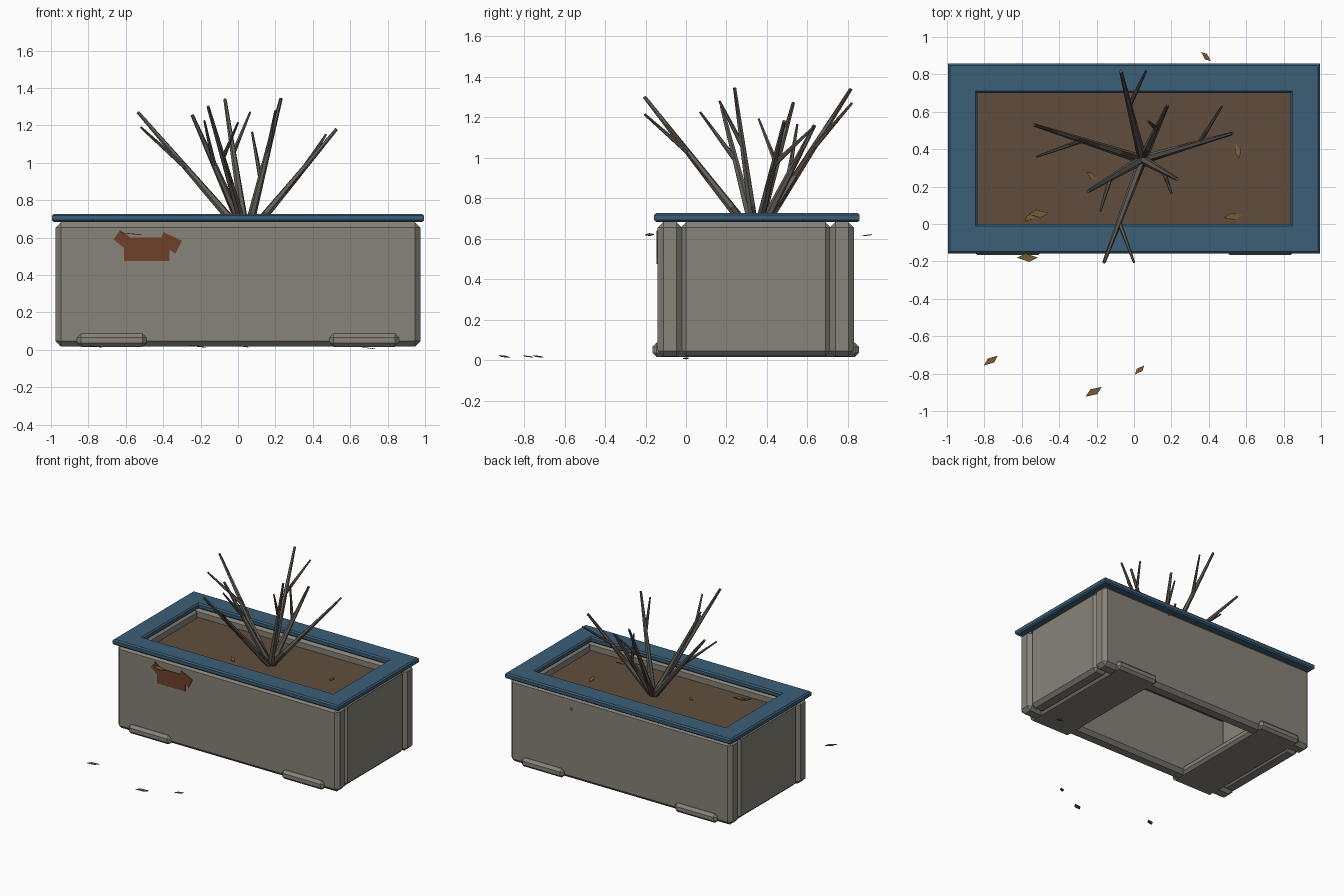
import bpy, bmesh, math, random
from mathutils import Vector, Matrix

if "Cube" in bpy.data.objects:
    bpy.data.objects.remove(bpy.data.objects["Cube"])

random.seed(4)


def mat(name, r, g, b):
    m = bpy.data.materials.new(name)
    m.diffuse_color = tuple((c / 255) ** 2.2 for c in (r, g, b)) + (1,)
    m.use_nodes = True
    m.node_tree.nodes["Principled BSDF"].inputs["Base Color"].default_value = m.diffuse_color
    return m


CONCRETE = mat("concrete grey", 134, 130, 120)
BLUE = mat("rim blue", 62, 95, 119)
SOIL = mat("soil brown", 97, 79, 64)
RUST = mat("rust brown", 110, 67, 45)
LEAF = mat("dry leaf", 122, 93, 58)
BARK = mat("bark grey", 98, 95, 89)
BARK_BROWN = mat("bark brown", 82, 62, 48)


def finish(bm, name, *mats):
    bmesh.ops.recalc_face_normals(bm, faces=bm.faces)
    me = bpy.data.meshes.new(name)
    bm.to_mesh(me)
    bm.free()
    for m in mats:
        me.materials.append(m)
    ob = bpy.data.objects.new(name, me)
    bpy.context.collection.objects.link(ob)
    return ob


def box(name, lo, hi, m, bevel=0.0):
    bm = bmesh.new()
    bmesh.ops.create_cube(bm, size=1)
    for v in bm.verts:
        v.co = Vector([lo[i] + (v.co[i] + 0.5) * (hi[i] - lo[i]) for i in range(3)])
    if bevel:
        bmesh.ops.bevel(bm, geom=bm.edges[:], offset=bevel, segments=1, affect='EDGES')
    return finish(bm, name, m)


# Planter walls: long front and back slabs, shorter end slabs between them
box("front_wall", (-0.975, -0.14, 0.018), (0.975, -0.02, 0.682), CONCRETE, 0.028)
box("back_wall", (-0.975, 0.71, 0.018), (0.975, 0.83, 0.682), CONCRETE, 0.028)
for s, side in ((-1, "left"), (1, "right")):
    xs = sorted((s * 0.845, s * 0.965))
    box(side + "_wall", (xs[0], -0.025, 0.02), (xs[1], 0.715, 0.682), CONCRETE, 0.026)
    xs = sorted((s * 0.49, s * 0.86))
    box(side + "_foot", (xs[0], -0.165, 0.016), (xs[1], 0.855, 0.086), CONCRETE, 0.02)

# Soil fill
box("soil", (-0.85, -0.03, 0.58), (0.85, 0.72, 0.61), SOIL)

# Rim: chamfered profile swept round a rectangle
bm = bmesh.new()
c, w0, z0, z1 = 0.01, 0.158, 0.683, 0.727
profile = [(c, z0), (0, z0 + c), (0, z1 - c), (c, z1),
           (w0 - c, z1), (w0, z1 - c), (w0, z0 + c), (w0 - c, z0)]
rings = []
for sx, sy in ((-1, -1), (1, -1), (1, 1), (-1, 1)):
    rings.append([bm.verts.new((sx * (0.995 - d), 0.35 + sy * (0.508 - d), z)) for d, z in profile])
for i in range(4):
    a, b = rings[i], rings[(i + 1) % 4]
    for j in range(8):
        k = (j + 1) % 8
        bm.faces.new((a[j], a[k], b[k], b[j]))
finish(bm, "rim", BLUE)

# Rust stain plate on the front wall
outline = [(-0.61, 0.475), (-0.366, 0.475), (-0.366, 0.535), (-0.335, 0.513), (-0.30, 0.583),
           (-0.40, 0.63), (-0.41, 0.60), (-0.575, 0.60), (-0.63, 0.64), (-0.665, 0.59), (-0.61, 0.545)]
bm = bmesh.new()
face = bm.faces.new([bm.verts.new((x, -0.146, z)) for x, z in outline])
ext = bmesh.ops.extrude_face_region(bm, geom=[face])
for v in ext["geom"]:
    if isinstance(v, bmesh.types.BMVert):
        v.co.y = -0.139
finish(bm, "rust_stain", RUST)


# Bare shrub: six-sided tapering stems with side twigs, some bark patches brown
def stem(bm, a, b, r0, r1, brown, sides=6, steps=5):
    a, b = Vector(a), Vector(b)
    q = (b - a).to_track_quat('Z', 'Y')
    prev = None
    for i in range(steps + 1):
        t = i / steps
        r = r0 + (r1 - r0) * t
        ring = [bm.verts.new(a.lerp(b, t) + q @ Vector((r * math.cos(k * math.tau / sides),
                r * math.sin(k * math.tau / sides), 0))) for k in range(sides)]
        if prev:
            for k in range(sides):
                n = (k + 1) % sides
                f = bm.faces.new((prev[k], prev[n], ring[n], ring[k]))
                f.material_index = int(random.random() < brown)
        else:
            bm.faces.new(ring[::-1])
        prev = ring
    bm.faces.new(prev)


# (stem tip, twig tip, position of the fork along the stem)
branches = [((-0.535, 0.53, 1.27), (-0.52, 0.36, 1.19), 0.54),
            ((-0.16, -0.205, 1.30), (0.0, -0.205, 1.215), 0.60),
            ((-0.07, 0.815, 1.34), (0.065, 0.82, 1.27), 0.60),
            ((0.18, 0.635, 1.16), (0.075, 0.55, 1.165), 0.55),
            ((0.527, 0.485, 1.18), (0.47, 0.63, 1.15), 0.62),
            ((0.23, 0.24, 1.345), (0.20, 0.165, 1.28), 0.60),
            ((-0.245, 0.175, 1.255), (-0.18, 0.07, 1.225), 0.58)]
bm = bmesh.new()
root = Vector((0.045, 0.345, 0.60))
for tip, twig, t in branches:
    tip = Vector(tip)
    start = root + (tip - root).normalized() * 0.02
    stem(bm, start, tip, 0.025, 0.009, 0.12)
    stem(bm, start.lerp(tip, t), twig, 0.013, 0.006, 0.12, steps=3)
finish(bm, "shrub_branches", BARK, BARK_BROWN)

# Dry leaves: x, y, z, heading in degrees, length
leaves = [(0.385, 0.895, 0.617, -52, 0.07), (0.555, 0.39, 0.618, 97, 0.085),
          (-0.225, 0.255, 0.618, -45, 0.08), (-0.51, 0.055, 0.622, -5, 0.11),
          (-0.555, 0.037, 0.617, 30, 0.08), (0.53, 0.04, 0.618, 0, 0.10),
          (-0.57, -0.18, 0.62, -8, 0.11), (-0.765, -0.73, 0.018, 27, 0.09),
          (-0.215, -0.897, 0.018, 22, 0.10), (0.03, -0.78, 0.018, 35, 0.07),
          (0.70, 0.0, 0.009, -8, 0.07)]
bm = bmesh.new()
for x, y, z, ang, ln in leaves:
    M = (Matrix.Translation((x, y, z)) @ Matrix.Rotation(math.radians(ang), 4, 'Z')
         @ Matrix.Rotation(math.radians(6), 4, 'Y'))
    w = ln * 0.19
    pts = [(-ln / 2, -w * 0.4), (ln * 0.12, -w), (ln / 2, w * 0.4), (-ln * 0.12, w)]
    lower = [bm.verts.new(M @ Vector((px, py, -0.0015))) for px, py in pts]
    upper = [bm.verts.new(M @ Vector((px, py, 0.0015))) for px, py in pts]
    bm.faces.new(lower[::-1])
    bm.faces.new(upper)
    for i in range(4):
        j = (i + 1) % 4
        bm.faces.new((lower[i], lower[j], upper[j], upper[i]))
finish(bm, "dry_leaves", LEAF)
